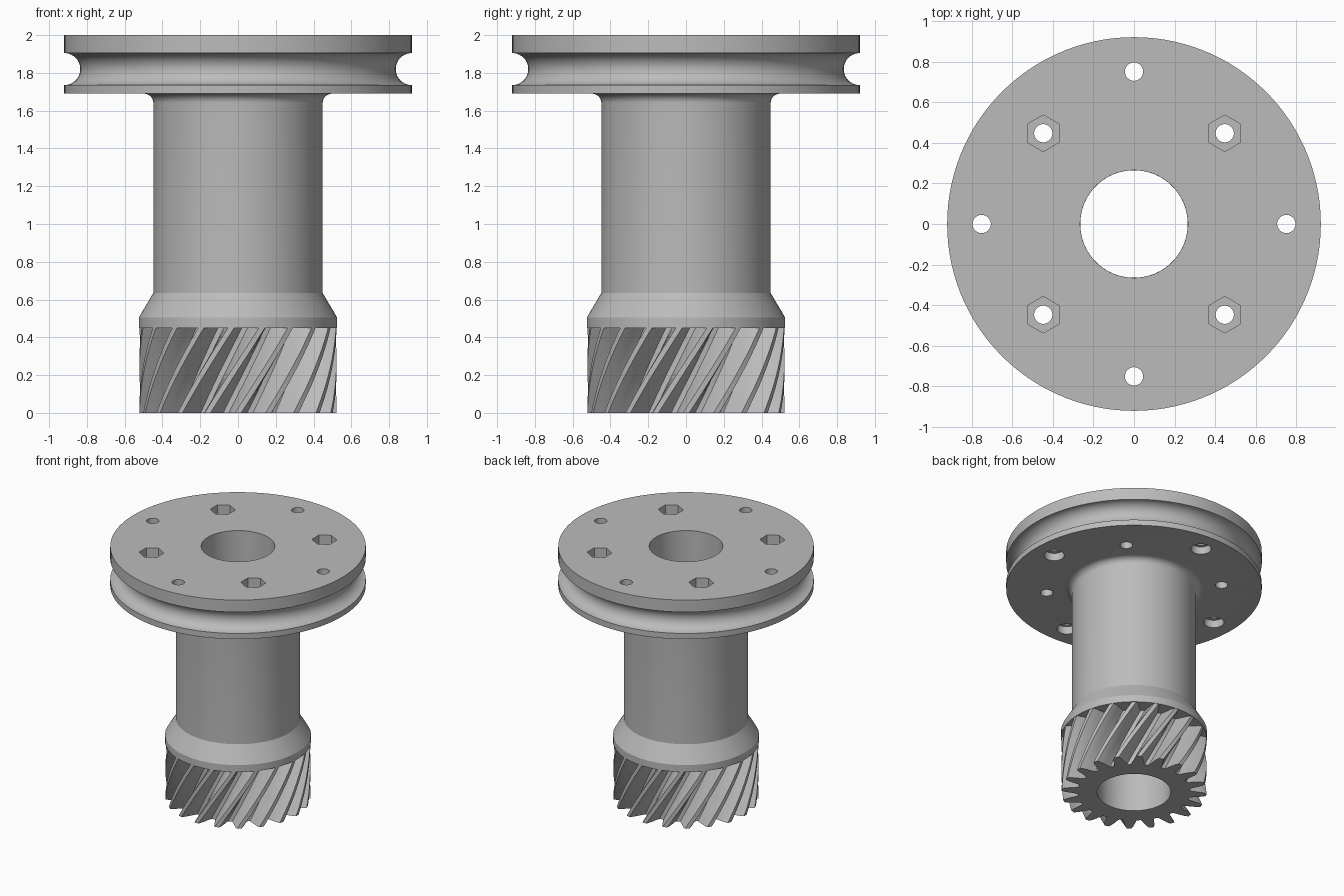
import bpy, bmesh, math
from math import cos, sin, pi, radians

if "Cube" in bpy.data.objects:
    bpy.data.objects.remove(bpy.data.objects["Cube"], do_unlink=True)

grey = bpy.data.materials.new("plain grey")
grey.use_nodes = True
colour = (0.5, 0.5, 0.5, 1)
grey.diffuse_color = colour
grey.node_tree.nodes["Principled BSDF"].inputs["Base Color"].default_value = colour

SEGMENTS = 120
BORE = 0.265
GEAR_TOP = 0.45
TEETH = 20
TWIST = radians(32)


def finish(bm, name):
    bmesh.ops.recalc_face_normals(bm, faces=bm.faces)
    mesh = bpy.data.meshes.new(name)
    bm.to_mesh(mesh)
    bm.free()
    mesh.materials.append(grey)
    obj = bpy.data.objects.new(name, mesh)
    bpy.context.collection.objects.link(obj)
    return obj


def activate(obj):
    bpy.ops.object.select_all(action="DESELECT")
    obj.select_set(True)
    bpy.context.view_layer.objects.active = obj


def smooth(obj):
    activate(obj)
    bpy.ops.object.shade_smooth_by_angle(angle=radians(30))


def bridge(bm, a, b):
    for i in range(len(a)):
        j = (i + 1) % len(a)
        bm.faces.new((a[i], a[j], b[j], b[i]))


def lathe(name, profile):
    """Spin a closed (radius, height) profile about z."""
    bm = bmesh.new()
    rings = [[bm.verts.new((r * cos(2 * pi * k / SEGMENTS), r * sin(2 * pi * k / SEGMENTS), z))
              for k in range(SEGMENTS)] for r, z in profile]
    for a, b in zip(rings, rings[1:] + rings[:1]):
        bridge(bm, a, b)
    return finish(bm, name)


def arc(r, z, radius, start, end, steps):
    angles = [radians(start + (end - start) * i / steps) for i in range(steps + 1)]
    return [(r + radius * cos(a), z + radius * sin(a)) for a in angles]


# Hollow spindle: collar, cone, shaft, fillet and grooved pulley flange
spindle = lathe("spindle_and_pulley",
                [(BORE, GEAR_TOP), (0.525, GEAR_TOP), (0.525, 0.505), (0.448, 0.635)]
                + arc(0.498, 1.64, 0.05, 180, 90, 8)
                + [(0.92, 1.69)]
                + arc(0.92, 1.82, 0.085, 270, 90, 20)
                + [(0.92, 2), (BORE, 2)])


# Fastener holes: bolt holes with nut pockets, and counterbored holes on the axes
def add_cutter(bm, sides, radius, centre, low, high, turn=0):
    x, y = centre
    rings = [[bm.verts.new((x + radius * cos(turn + 2 * pi * k / sides),
                            y + radius * sin(turn + 2 * pi * k / sides), z))
              for k in range(sides)] for z in (low, high)]
    bridge(bm, *rings)
    bm.faces.new(rings[0][::-1])
    bm.faces.new(rings[1])


def cut(obj, shapes):
    bm = bmesh.new()
    for shape in shapes:
        add_cutter(bm, *shape)
    cutter = finish(bm, "hole_cutter")
    cutter.hide_render = True
    mod = obj.modifiers.new("holes", "BOOLEAN")
    mod.operation = "DIFFERENCE"
    mod.solver = "EXACT"
    mod.object = cutter
    activate(obj)
    bpy.ops.object.modifier_apply(modifier=mod.name)
    bpy.data.objects.remove(cutter, do_unlink=True)


def spots(radius, offset):
    return [(radius * cos(offset + k * pi / 2), radius * sin(offset + k * pi / 2)) for k in range(4)]


bolts, pins = spots(0.632, pi / 4), spots(0.75, 0)
cut(spindle, [(32, 0.045, c, 1.5, 2.2) for c in bolts + pins])
cut(spindle, [(6, 0.09, c, 1.9, 2.2, pi / 6) for c in bolts]
    + [(32, 0.073, c, 1.5, 1.75) for c in pins])
smooth(spindle)

# Helical gear: one tooth outline repeated round, then twisted upward
half_tooth = [(0.38, 0.405), (0.31, 0.43), (0.25, 0.46), (0.18, 0.495), (0.10, 0.522)]
tooth = [(-w, r) for w, r in half_tooth] + [(w, r) for w, r in reversed(half_tooth)]
outline = [((t + w) * 2 * pi / TEETH, r) for t in range(TEETH) for w, r in tooth]
bm = bmesh.new()
LAYERS = 12
outer, inner = [], []
for i in range(LAYERS + 1):
    z, turn = GEAR_TOP * i / LAYERS, TWIST * i / LAYERS
    outer.append([bm.verts.new((r * cos(a + turn), r * sin(a + turn), z)) for a, r in outline])
    inner.append([bm.verts.new((BORE * cos(a + turn), BORE * sin(a + turn), z)) for a, r in outline])
for rings in (outer, inner):
    for a, b in zip(rings, rings[1:]):
        bridge(bm, a, b)
for end in (0, -1):
    bridge(bm, outer[end], inner[end])
gear = finish(bm, "helical_gear")
smooth(gear)
